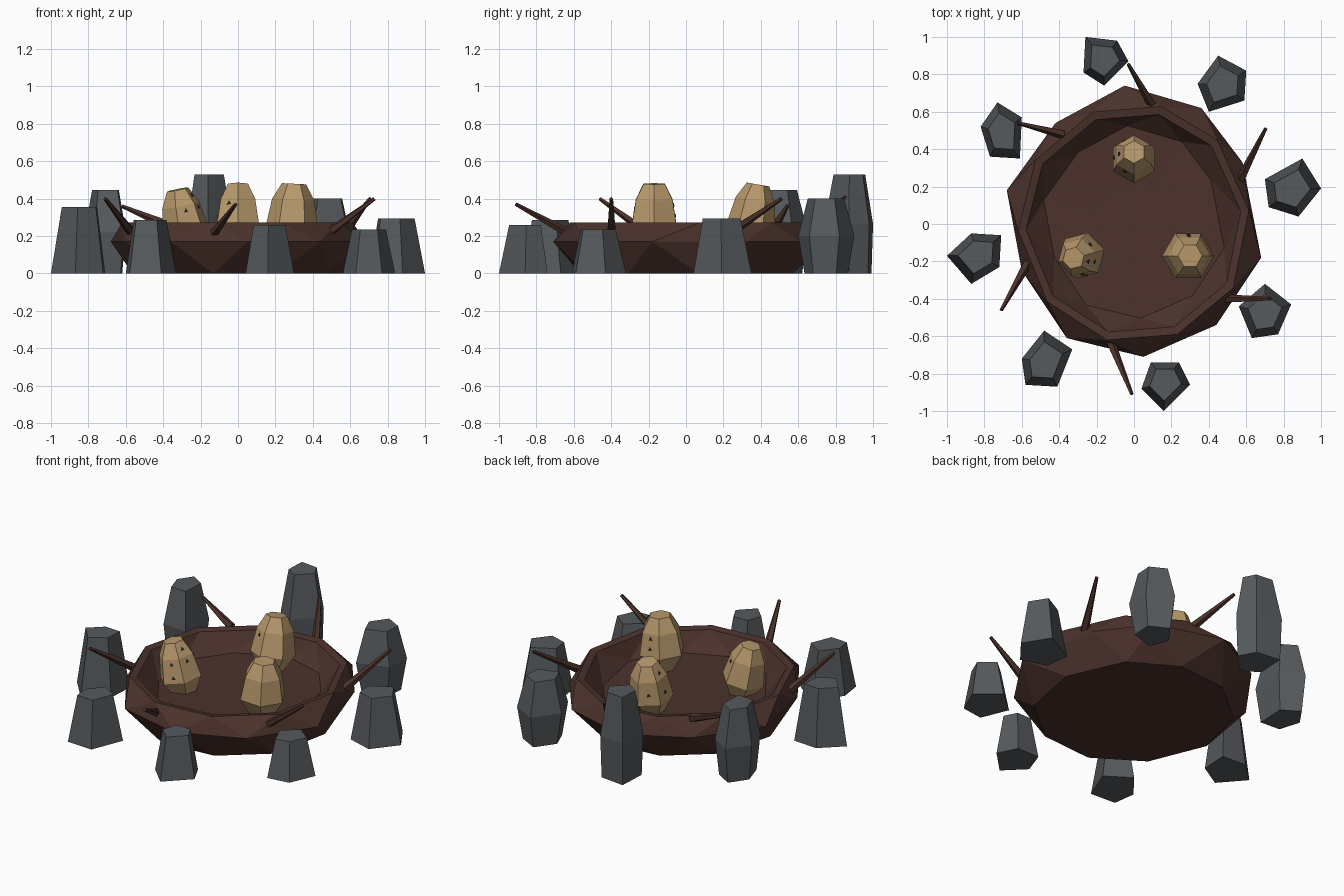
import bpy, bmesh, math
from mathutils import Vector, Matrix

if "Cube" in bpy.data.objects:
    bpy.data.objects.remove(bpy.data.objects["Cube"])


def material(name, rgb):
    m = bpy.data.materials.new(name)
    m.diffuse_color = (*rgb, 1)
    m.use_nodes = True
    m.node_tree.nodes["Principled BSDF"].inputs["Base Color"].default_value = m.diffuse_color
    return m


BARK = material("nest brown", (0.072, 0.032, 0.025))
TWIG = material("twig brown", (0.068, 0.030, 0.023))
STONE = material("slate grey", (0.092, 0.101, 0.109))
SHELL = material("egg tan", (0.48, 0.32, 0.15))
SPOT = material("spot dark", (0.03, 0.028, 0.028))


def make_object(name, bm, mat, matrix=Matrix()):
    bmesh.ops.recalc_face_normals(bm, faces=bm.faces)
    mesh = bpy.data.meshes.new(name)
    bm.to_mesh(mesh)
    bm.free()
    mesh.materials.append(mat)
    ob = bpy.data.objects.new(name, mesh)
    ob.matrix_world = matrix
    bpy.context.collection.objects.link(ob)
    return ob


def loft(rings, zigzag=()):
    """Skin closed rings of points; steps in zigzag are split into triangles."""
    bm = bmesh.new()
    loops = [[bm.verts.new(p) for p in ring] for ring in rings]
    n = len(loops[0])
    for k, (a, b) in enumerate(zip(loops, loops[1:])):
        for i in range(n):
            j = (i + 1) % n
            if k in zigzag:
                bm.faces.new((a[i], a[j], b[i]))
                bm.faces.new((a[j], b[j], b[i]))
            else:
                bm.faces.new((a[i], a[j], b[j], b[i]))
    bm.faces.new(loops[0][::-1])
    bm.faces.new(loops[-1])
    return bm


def circle(n, r, z, turn=0.0):
    return [(r * math.cos(turn + math.tau * i / n),
             r * math.sin(turn + math.tau * i / n), z) for i in range(n)]


# Nest bowl: one irregular outline, scaled into bottom, belly, rim and floor
outline = [Vector(p) for p in (
    (0.68, -0.18), (0.58, 0.33), (0.36, 0.62), (-0.05, 0.74), (-0.42, 0.54),
    (-0.68, 0.18), (-0.60, -0.25), (-0.36, -0.61), (0.05, -0.71), (0.44, -0.54))]
half = [(p + outline[(i + 1) % 10]) / 2 for i, p in enumerate(outline)]
half = [p.normalized() * (0.45 * p.length + 0.55 * 0.67) for p in half]
shifted = outline[1:] + outline[:1]


def scaled(points, s, z):
    return [(p.x * s, p.y * s, z) for p in points]


nest = loft([
    scaled(half[-1:] + half[:-1], 0.86, 0),
    scaled(outline, 1.0, 0.17),
    scaled(half, 0.945, 0.272),
    scaled(half, 0.88, 0.264),
    scaled(shifted, 0.71, 0.158),
    scaled(shifted, 0.30, 0.15),
], zigzag=(0, 1, 3))
make_object("nest", nest, BARK)

# Standing stones: height, foot scale (under 1 = bulging middle), widest outline
stones = [
    (0.53, 0.93, ((-.26, 1.0), (-.09, .98), (-.03, .87), (-.16, .74), (-.27, .81))),
    (0.40, 0.77, ((.45, .90), (.60, .82), (.59, .66), (.40, .60), (.34, .75))),
    (0.295, 1, ((.90, .35), (1.0, .19), (.88, .04), (.72, .09), (.70, .24))),
    (0.235, 1, ((.70, -.32), (.84, -.43), (.77, -.59), (.63, -.61), (.56, -.44))),
    (0.26, 1, ((.09, -.74), (.24, -.74), (.30, -.86), (.16, -1.0), (.04, -.88))),
    (0.285, 1, ((-.48, -.57), (-.33, -.67), (-.41, -.87), (-.58, -.86), (-.60, -.72))),
    (0.355, 1, ((-.87, -.05), (-.71, -.06), (-.72, -.23), (-.87, -.32), (-1.0, -.17))),
    (0.445, 0.82, ((-.73, .65), (-.60, .57), (-.61, .35), (-.77, .36), (-.82, .52)))]
for n, (h, foot, pts) in enumerate(stones, 1):
    pts = [Vector(p) for p in pts]
    mid = sum(pts, Vector((0, 0))) / 5

    def ring(s, z):
        return [(*(mid + (p - mid) * s), z) for p in pts]
    rings = [ring(foot, 0), ring(0.65, h)]
    if foot < 1:
        rings.insert(1, ring(1, h * 0.5))
    make_object(f"stone_{n}", loft(rings), STONE)

# Twigs: tapered sticks from the rim outward and up
twigs = [((0.10, 0.63, 0.24), (-0.03, 0.855, 0.41)),
         ((0.57, 0.24, 0.22), (0.705, 0.51, 0.40)),
         ((0.46, -0.40, 0.20), (0.73, -0.40, 0.40)),
         ((-0.13, -0.62, 0.21), (-0.012, -0.91, 0.37)),
         ((-0.57, -0.21, 0.22), (-0.71, -0.46, 0.40)),
         ((-0.38, 0.48, 0.26), (-0.62, 0.54, 0.36))]
for n, (a, b) in enumerate(twigs, 1):
    a, b = Vector(a), Vector(b)
    turn = (b - a).to_track_quat('Z', 'Y').to_matrix().to_4x4()
    make_object(f"twig_{n}", loft([circle(5, 0.026, 0), circle(5, 0.01, (b - a).length)]),
                TWIG, Matrix.Translation(a) @ turn)

# Eggs: six-sided faceted shells leaning outward
EGG = [(-0.035, 0.068), (0.07, 0.127), (0.21, 0.104), (0.295, 0.06)]
# place, tilt, turn, width, speckles as (facet, height)
eggs = [((0.0, 0.335, 0.185), (-0.17, 0.0), 30, 1.02,
         ((1, 0.13), (2, 0.12), (2, 0.24), (3, 0.18))),
        ((0.285, -0.17, 0.185), (0.0, 0.05), 0, 1.09, ((1, 0.18), (1, 0.12))),
        ((-0.265, -0.165, 0.16), (0.06, -0.20), 15, 1.0,
         ((0, 0.18), (4, 0.10), (4, 0.18), (5, 0.18), (5, 0.25)))]


def egg_radius(z):
    for (z0, r0), (z1, r1) in zip(EGG, EGG[1:]):
        if z <= z1:
            return r0 + (r1 - r0) * (z - z0) / (z1 - z0), (r0 - r1) / (z1 - z0)


for n, (place, tilt, deg, width, spots) in enumerate(eggs, 1):
    matrix = (Matrix.Translation(place) @ Matrix.Rotation(tilt[0], 4, 'X')
              @ Matrix.Rotation(tilt[1], 4, 'Y'))
    t = math.radians(deg)
    make_object(f"egg_{n}", loft([circle(6, r * width, z, t) for z, r in EGG]), SHELL, matrix)
    # Speckles: tiny triangular plates lying on the shell facets
    bm = bmesh.new()
    for facet, z in spots:
        ang = t + math.radians(30 + 60 * facet)
        r, slope = egg_radius(z)
        r *= width * math.cos(math.pi / 6)
        out = Vector((math.cos(ang), math.sin(ang), slope * 0.866 * width))
        spot = (Matrix.Translation((math.cos(ang) * r, math.sin(ang) * r, z))
                @ out.to_track_quat('Z', 'Y').to_matrix().to_4x4())
        bmesh.ops.create_cone(bm, cap_ends=True, segments=3, radius1=0.014,
                              radius2=0.012, depth=0.009, matrix=spot)
    make_object(f"egg_speckles_{n}", bm, SPOT, matrix)
